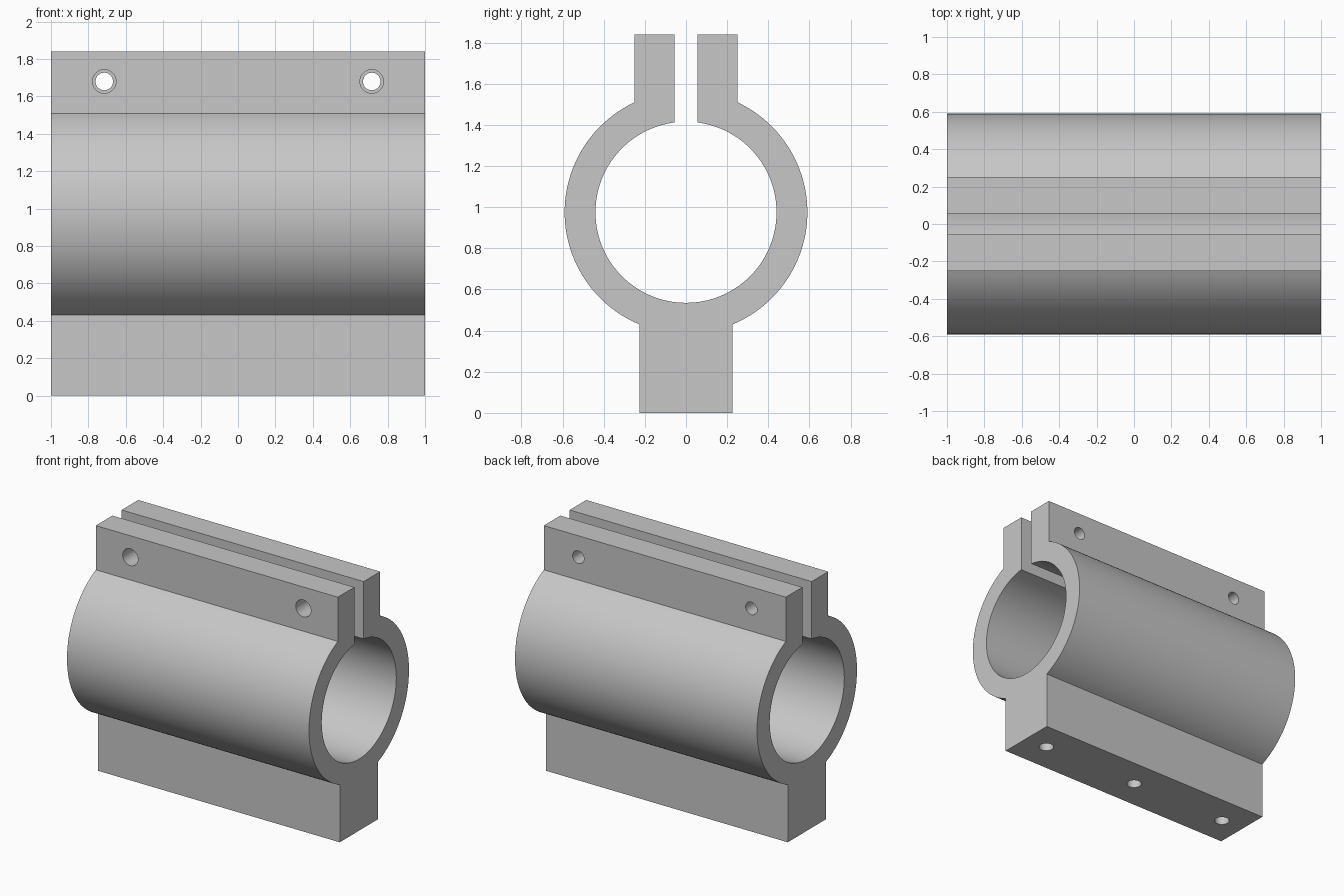
import bpy, bmesh
from math import pi, asin, sin, cos, radians
from mathutils import Matrix, Vector

cube = bpy.data.objects.get("Cube")
if cube:
    bpy.data.objects.remove(cube, do_unlink=True)

AXIS_Z, OUTER, INNER = 0.975, 0.59, 0.44
SLIT, EAR, FOOT, TOP = 0.055, 0.25, 0.227, 1.84

metal = bpy.data.materials.new("light grey metal")
metal.use_nodes = True
colour = (0.57, 0.57, 0.57, 1)
metal.diffuse_color = colour
metal.node_tree.nodes["Principled BSDF"].inputs["Base Color"].default_value = colour


def arc(radius, start, end, steps):
    """Points (y, z) on the bore axis circle, angle measured from straight up."""
    angles = [start + (end - start) * i / steps for i in range(steps + 1)]
    return [(radius * sin(a), AXIS_Z + radius * cos(a)) for a in angles]


# Clamp cross-section: foot, outer wall, ears, slit and bore in one loop
ear_a, foot_a, slit_a = asin(EAR / OUTER), pi - asin(FOOT / OUTER), asin(SLIT / INNER)
right_side = [(FOOT, 0)] + arc(OUTER, foot_a, ear_a, 56) + [(EAR, TOP), (SLIT, TOP)]
bore = arc(INNER, slit_a, 2 * pi - slit_a, 120)
left_side = [(-y, z) for y, z in reversed(right_side)]
profile = right_side + bore + left_side

bm = bmesh.new()
face = bm.faces.new([bm.verts.new((-1, y, z)) for y, z in profile])
ext = bmesh.ops.extrude_face_region(bm, geom=[face])
moved = [v for v in ext["geom"] if isinstance(v, bmesh.types.BMVert)]
bmesh.ops.translate(bm, verts=moved, vec=(2, 0, 0))
bmesh.ops.recalc_face_normals(bm, faces=bm.faces)
mesh = bpy.data.meshes.new("clamp_body")
bm.to_mesh(mesh)
bm.free()
body = bpy.data.objects.new("clamp_body", mesh)
bpy.context.collection.objects.link(body)
mesh.materials.append(metal)

# Cutters for all screw holes
cut = bmesh.new()


def drill(centre, radius, depth, along_y=False):
    turn = Matrix.Rotation(radians(90), 4, 'X') if along_y else Matrix()
    bmesh.ops.create_cone(cut, cap_ends=True, segments=40, radius1=radius, radius2=radius,
                          depth=depth, matrix=Matrix.Translation(Vector(centre)) @ turn)


for x in (-0.715, 0.715):
    drill((x, -0.16, 1.68), 0.063, 0.28, True)   # clearance hole, front ear
    drill((x, 0.17, 1.68), 0.047, 0.28, True)    # threaded hole, back ear
for x in (-0.815, 0, 0.815):
    drill((x, 0, 0.1), 0.052, 0.4)               # blind mounting hole
cut_mesh = bpy.data.meshes.new("hole_cutter")
cut.to_mesh(cut_mesh)
cut.free()
cut_mesh.materials.append(metal)
cutter = bpy.data.objects.new("hole_cutter", cut_mesh)
bpy.context.collection.objects.link(cutter)

# Drill the holes and bake the result
mod = body.modifiers.new("holes", 'BOOLEAN')
mod.operation, mod.solver, mod.object = 'DIFFERENCE', 'EXACT', cutter
bpy.ops.object.select_all(action='DESELECT')
body.select_set(True)
bpy.context.view_layer.objects.active = body
bpy.ops.object.modifier_apply(modifier=mod.name)
bpy.data.objects.remove(cutter, do_unlink=True)
bpy.ops.object.shade_smooth_by_angle(angle=radians(25))
